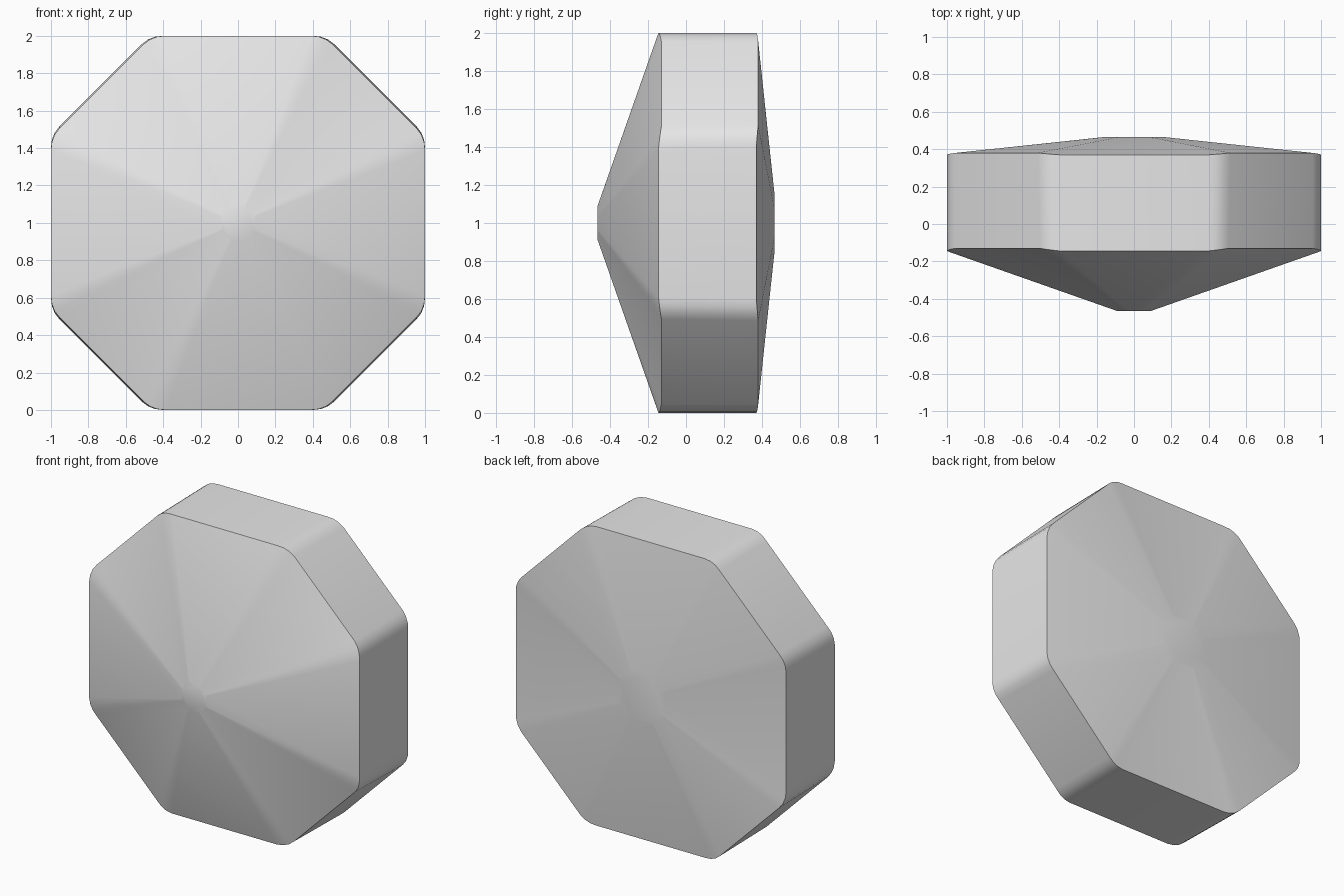
import bpy, bmesh, math
from mathutils import Vector, Matrix

cube = bpy.data.objects.get("Cube")
if cube:
    bpy.data.objects.remove(cube, do_unlink=True)

grey = bpy.data.materials.new("light_grey")
grey.use_nodes = True
grey.diffuse_color = (0.8, 0.8, 0.8, 1)
grey.node_tree.nodes["Principled BSDF"].inputs["Base Color"].default_value = (0.8, 0.8, 0.8, 1)

STEPS = 3  # segments per rounded corner


def octagon(corner, scale, y, lift):
    """Octagon with rounded corners; diagonal sides are shifted by lift in y."""
    a = Vector((corner - 0.07, 1))
    b = Vector((corner, 1))
    c = Vector((corner + 0.045, 0.955))
    arc = []
    for i in range(STEPS + 1):
        t = i / STEPS
        p = a * (1 - t) ** 2 + b * 2 * t * (1 - t) + c * t * t
        arc.append((p, y + lift * t))
    quadrant = arc + [(Vector((p.y, p.x)), h) for p, h in reversed(arc)]
    points = []
    for k in range(4):
        turn = Matrix.Rotation(-k * math.pi / 2, 2)
        for p, h in quadrant:
            q = turn @ p * scale
            points.append(Vector((q.x, h, 1 + q.y)))
    return points


# Rings from the blunt front tip, over the rim band, to the shallow back tip
rings = [
    octagon(0.46, 0.09, -0.465, 0),
    octagon(0.46, 1, -0.145, 0.015),
    octagon(0.47, 1, 0.37, 0.01),
    octagon(0.47, 0.16, 0.465, 0),
]

bm = bmesh.new()
loops = [[bm.verts.new(p) for p in ring] for ring in rings]
count = len(loops[0])
for near, far in zip(loops, loops[1:]):
    for i in range(count):
        j = (i + 1) % count
        bm.faces.new((near[i], near[j], far[j], far[i]))
bm.faces.new(loops[0])
bm.faces.new(loops[-1])
bmesh.ops.recalc_face_normals(bm, faces=bm.faces)

mesh = bpy.data.meshes.new("faceted_gem")
bm.to_mesh(mesh)
bm.free()
mesh.materials.append(grey)
gem = bpy.data.objects.new("faceted_gem", mesh)
bpy.context.collection.objects.link(gem)

# Smooth corners and ridges, crisp rim edges
bpy.ops.object.select_all(action="DESELECT")
gem.select_set(True)
bpy.context.view_layer.objects.active = gem
bpy.ops.object.shade_smooth_by_angle(angle=math.radians(35))
